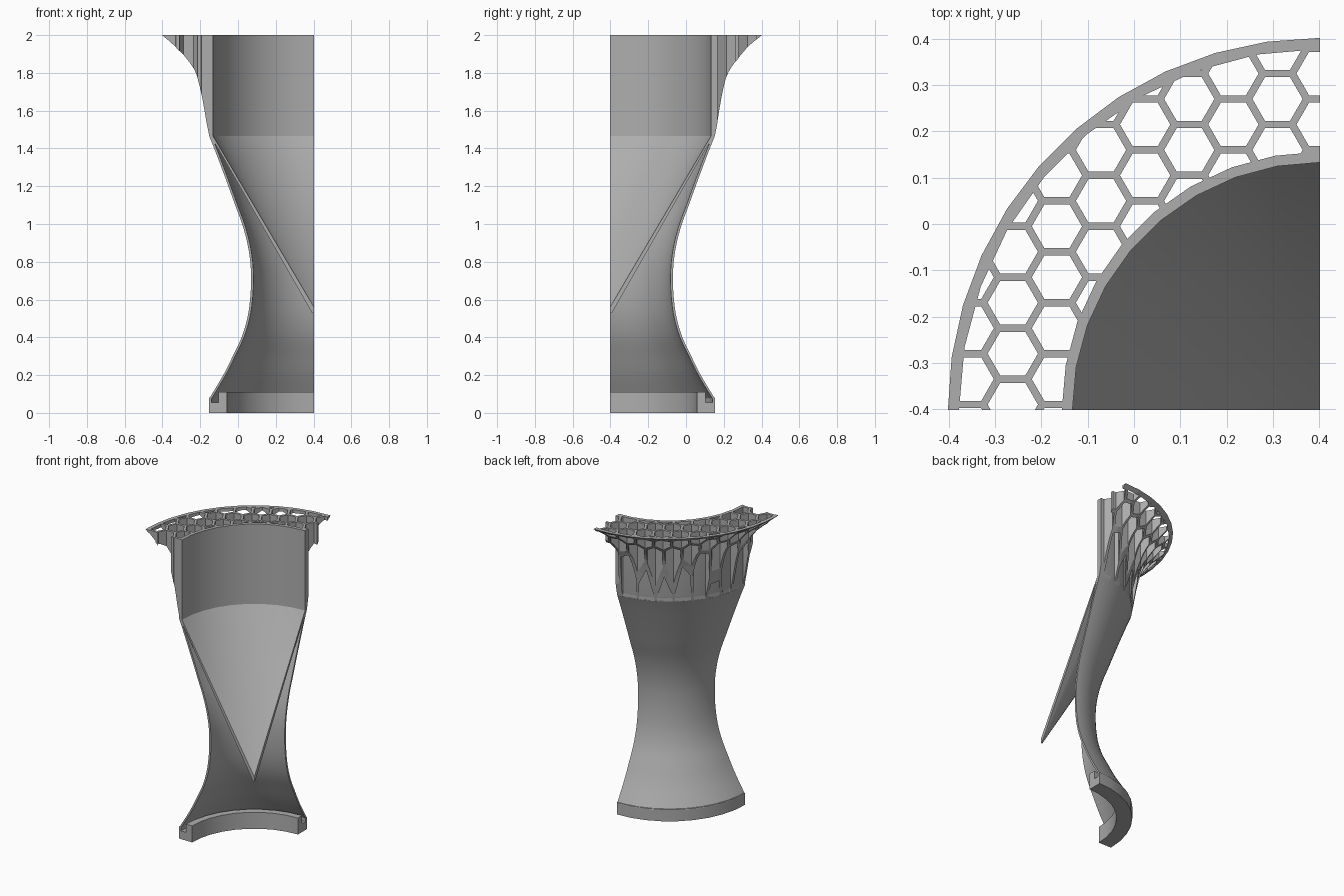
import bpy, bmesh, math
from mathutils import Vector

if "Cube" in bpy.data.objects:
    bpy.data.objects.remove(bpy.data.objects["Cube"])

AX, AY = 0.402, -0.402          # revolve axis of the quarter section

grey = bpy.data.materials.new("plain grey")
grey.diffuse_color = (0.42, 0.42, 0.42, 1)
grey.use_nodes = True
grey.node_tree.nodes["Principled BSDF"].inputs["Base Color"].default_value = grey.diffuse_color


def add_object(name, bm):
    bmesh.ops.recalc_face_normals(bm, faces=bm.faces)
    me = bpy.data.meshes.new(name)
    bm.to_mesh(me)
    bm.free()
    me.materials.append(grey)
    ob = bpy.data.objects.new(name, me)
    bpy.context.collection.objects.link(ob)
    return ob


def revolve(name, profile, segs, a0=0, a1=90):
    """Sweep a closed (radius, z) outline through part of a turn and cap both ends."""
    bm = bmesh.new()
    rings = []
    for i in range(segs + 1):
        a = math.radians(a0 + (a1 - a0) * i / segs)
        rings.append([bm.verts.new((AX - r * math.sin(a), AY + r * math.cos(a), z))
                      for r, z in profile])
    n = len(profile)
    for p, q in zip(rings, rings[1:]):
        for j in range(n):
            k = (j + 1) % n
            bm.faces.new((p[j], p[k], q[k], q[j]))
    bm.faces.new(rings[0])
    bm.faces.new(rings[-1])
    bmesh.ops.remove_doubles(bm, verts=bm.verts, dist=1e-5)
    bmesh.ops.dissolve_degenerate(bm, edges=bm.edges, dist=1e-5)
    return add_object(name, bm)


def boolean(ob, cutter, op):
    mod = ob.modifiers.new("cut", 'BOOLEAN')
    mod.operation, mod.object, mod.solver = op, cutter, 'EXACT'
    bpy.context.view_layer.update()
    dg = bpy.context.evaluated_depsgraph_get()
    me = bpy.data.meshes.new_from_object(ob.evaluated_get(dg))
    ob.modifiers.clear()
    ob.data = me
    bpy.data.objects.remove(cutter)


def smooth(ob, angle=30):
    bpy.ops.object.select_all(action='DESELECT')
    ob.select_set(True)
    bpy.context.view_layer.objects.active = ob
    bpy.ops.object.shade_smooth_by_angle(angle=math.radians(angle))


def spline(pts, steps=3):
    """Catmull-Rom curve through the points."""
    v = [Vector(p) for p in pts]
    v = [2 * v[0] - v[1]] + v + [2 * v[-1] - v[-2]]
    out = []
    for a, b, c, d in zip(v, v[1:], v[2:], v[3:]):
        for s in range(steps):
            t = s / steps
            out.append(0.5 * (2 * b + (c - a) * t + (2 * a - 5 * b + 4 * c - d) * t * t
                              + (3 * b - a - 3 * c + d) * t ** 3))
    return out + [v[-2]]


# Waisted outer shell
outer = spline([(.555, .075), (.48, .2), (.43, .3), (.383, .4), (.353, .5), (.338, .6),
                (.333, .7), (.337, .8), (.353, .9), (.38, 1.0), (.417, 1.1),
                (.453, 1.2), (.49, 1.3), (.528, 1.4), (.555, 1.467)])
inner = [Vector((p.x - .013, p.y)) for p in reversed(outer)]
smooth(revolve("waisted_shell", [tuple(p) for p in outer + inner], 22))

# Inner tube with cone funnel
smooth(revolve("tube_and_funnel",
               [(0, .56), (.535, 1.467), (.535, 2), (.558, 2), (.558, 1.5), (.55, 1.467),
                (.505, 1.395), (.01, .53), (0, .53)], 9), 25)

# Grooved base ring
smooth(revolve("base_ring",
               [(.46, 0), (.556, 0), (.556, .08), (.542, .085), (.542, .055),
                (.505, .055), (.505, .11), (.46, .11)], 9))

# Flared honeycomb collar
flare = spline([(.555, 1.467), (.573, 1.56), (.592, 1.67), (.616, 1.77),
                (.645, 1.83), (.682, 1.88), (.74, 1.945), (.804, 2.0)], 2)
collar = revolve("honeycomb_collar",
                 [tuple(p) for p in flare] + [(.542, 2), (.542, 1.467)], 11)

# Hexagonal holes, limited to the band between tube and rim
bm = bmesh.new()
for k in range(-2, 9):
    for j in range(-9, 4):
        cx, cy = .31 - .0953 * k, .27 + .055 * (k % 2) + .11 * j
        if not .45 < math.hypot(cx - AX, cy - AY) < .9:
            continue
        ring = [[bm.verts.new((cx + .0543 * math.cos(i * math.pi / 3),
                               cy + .0543 * math.sin(i * math.pi / 3), z))
                 for i in range(6)] for z in (1.4, 2.1)]
        bm.faces.new(ring[0])
        bm.faces.new(ring[1])
        for i in range(6):
            m = (i + 1) % 6
            bm.faces.new((ring[0][i], ring[0][m], ring[1][m], ring[1][i]))
holes = add_object("hole_cutter", bm)
holes.hide_render = True
band = revolve("band_cutter", [(.556, 1.35), (.78, 1.35), (.78, 2.2), (.556, 2.2)], 13, -20, 110)
boolean(holes, band, 'INTERSECT')
boolean(collar, holes, 'DIFFERENCE')
